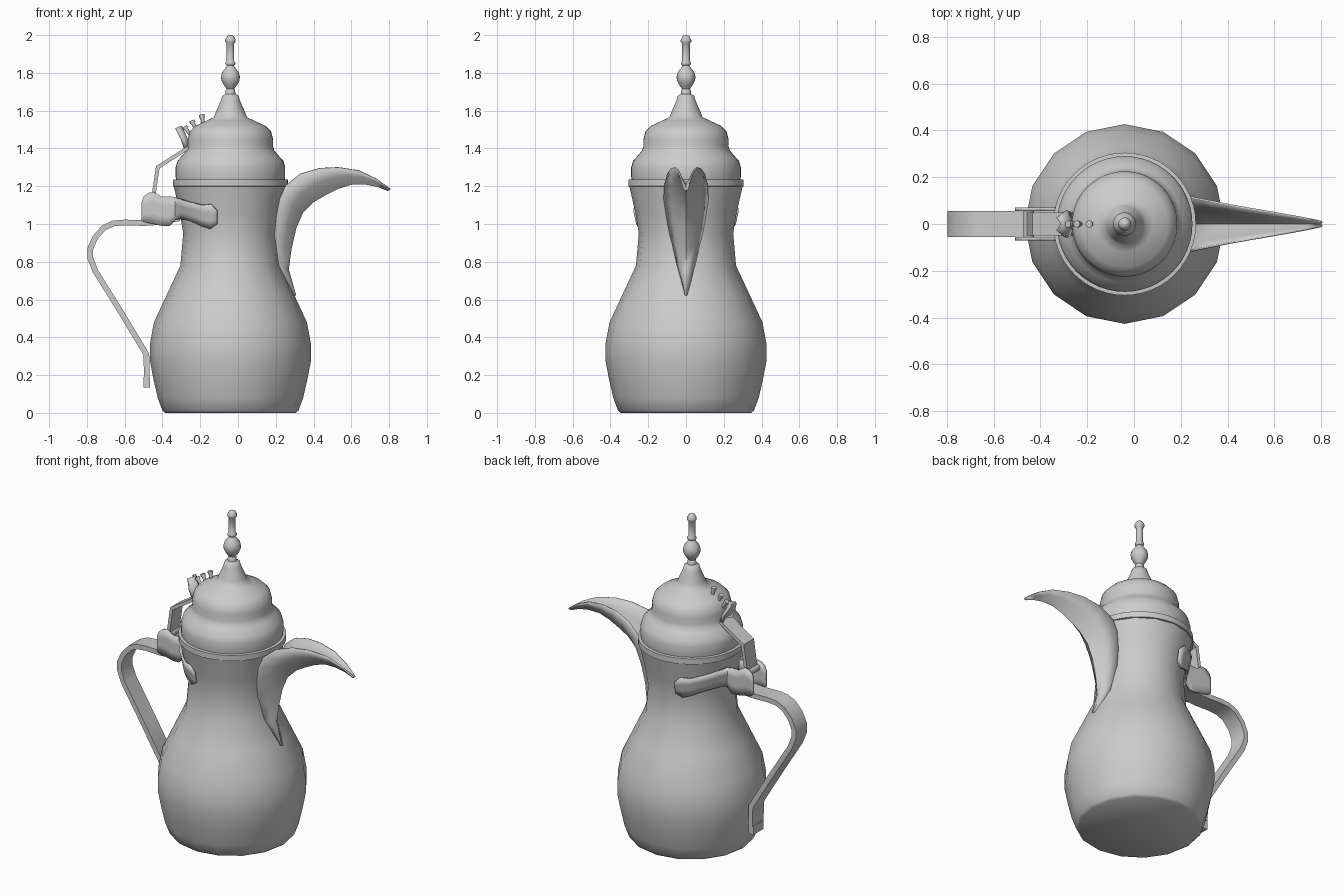
import bpy, bmesh, math
from mathutils import Vector

AX = -0.04  # x of the pot's vertical axis


def finish(name, bm, angle=35):
    bmesh.ops.recalc_face_normals(bm, faces=bm.faces)
    me = bpy.data.meshes.new(name)
    bm.to_mesh(me)
    bm.free()
    ob = bpy.data.objects.new(name, me)
    bpy.context.collection.objects.link(ob)
    bpy.ops.object.select_all(action='DESELECT')
    ob.select_set(True)
    bpy.context.view_layer.objects.active = ob
    bpy.ops.object.shade_smooth_by_angle(angle=math.radians(angle))
    return ob


def lathe(name, profile, n, angle=35):
    bm = bmesh.new()
    rings = [[bm.verts.new((AX + r * math.cos(2 * math.pi * i / n),
                            r * math.sin(2 * math.pi * i / n), z)) for i in range(n)]
             for r, z in profile]
    for a, b in zip(rings, rings[1:]):
        for i in range(n):
            j = (i + 1) % n
            bm.faces.new((a[i], a[j], b[j], b[i]))
    bm.faces.new(rings[0])
    bm.faces.new(rings[-1])
    return finish(name, bm, angle)


def grid(bm, rows):
    vs = [[bm.verts.new(p) for p in row] for row in rows]
    for a, b in zip(vs, vs[1:]):
        for i in range(len(a) - 1):
            bm.faces.new((a[i], a[i + 1], b[i + 1], b[i]))


def ribbon(name, path, half, thick):
    """Flat strap following a path in the xz plane."""
    bm = bmesh.new()
    pts = [Vector((x, 0, z)) for x, z in path]
    rings = []
    for i, p in enumerate(pts):
        d0 = (p - pts[max(i - 1, 0)]).normalized()
        d1 = (pts[min(i + 1, len(pts) - 1)] - p).normalized()
        t = (d0 + d1).normalized()
        cosa = max(0.5, t.dot(d1 if d1.length else d0))
        nrm = Vector((-t.z, 0, t.x)) * thick / 2 / cosa
        w = Vector((0, half, 0))
        rings.append([bm.verts.new(q) for q in (p + nrm + w, p + nrm - w, p - nrm - w, p - nrm + w)])
    for a, b in zip(rings, rings[1:]):
        for i in range(4):
            j = (i + 1) % 4
            bm.faces.new((a[i], a[j], b[j], b[i]))
    bm.faces.new(rings[0])
    bm.faces.new(rings[-1])
    return finish(name, bm)


def rod(name, a, b, r, n=12):
    a, b = Vector(a), Vector(b)
    bm = bmesh.new()
    bmesh.ops.create_cone(bm, cap_ends=True, segments=n, radius1=r, radius2=r, depth=(b - a).length)
    ob = finish(name, bm)
    ob.location = (a + b) / 2
    ob.rotation_euler = (b - a).to_track_quat('Z', 'Y').to_euler()
    return ob


def solidify(ob, t, offset=0):
    m = ob.modifiers.new("thickness", 'SOLIDIFY')
    m.thickness, m.offset = t, offset


# Body, rim and lid
lathe("body", [(0.345, 0), (0.36, 0.012), (0.385, 0.08), (0.408, 0.18), (0.427, 0.28), (0.427, 0.36),
               (0.405, 0.48), (0.335, 0.63), (0.265, 0.78), (0.25, 0.95), (0.268, 1.06), (0.3, 1.2)], 16, 50)
lathe("rim", [(0.28, 1.195), (0.305, 1.2), (0.305, 1.235), (0.285, 1.237)], 48)
lathe("lid", [(0.287, 1.23), (0.29, 1.25), (0.29, 1.30), (0.28, 1.335), (0.248, 1.37), (0.232, 1.39),
              (0.226, 1.41), (0.225, 1.45), (0.215, 1.49), (0.185, 1.52), (0.12, 1.55), (0.088, 1.565),
              (0.078, 1.59), (0.05, 1.655), (0.043, 1.68), (0.02, 1.692)], 48, 50)

# Finial: neck, ball, collar, shaft and tip
lathe("finial", [(0.026, 1.685), (0.025, 1.71), (0.02, 1.715), (0.035, 1.735), (0.048, 1.76), (0.05, 1.78),
                 (0.043, 1.805), (0.025, 1.828), (0.018, 1.838), (0.026, 1.845), (0.026, 1.855), (0.02, 1.862),
                 (0.02, 1.955), (0.028, 1.965), (0.028, 1.975), (0.018, 1.994), (0.006, 2.0)], 20, 50)

# Spout: open V-shaped trough, (keel x, keel z, edge x, edge y, edge z)
spout = [(0.30, 0.62, 0.29, 0.004, 0.625), (0.265, 0.76, 0.21, 0.045, 0.77), (0.28, 0.87, 0.19, 0.075, 0.9),
         (0.305, 0.98, 0.20, 0.1, 1.03), (0.34, 1.06, 0.22, 0.115, 1.13), (0.40, 1.12, 0.25, 0.113, 1.2),
         (0.46, 1.155, 0.33, 0.097, 1.265), (0.53, 1.19, 0.43, 0.077, 1.295), (0.6, 1.212, 0.53, 0.06, 1.3),
         (0.68, 1.212, 0.64, 0.041, 1.283), (0.74, 1.2, 0.73, 0.025, 1.24), (0.795, 1.178, 0.798, 0.012, 1.19)]
bm = bmesh.new()
rows = []
for kx, kz, ex, ey, ez in spout:
    mx, mz, my = (kx + ex) / 2 + 0.01, (kz + ez) / 2, ey * 0.62
    rows.append([(ex, -ey, ez), (mx, -my, mz), (kx, 0, kz), (mx, my, mz), (ex, ey, ez)])
grid(bm, rows)
solidify(finish("spout", bm, 40), 0.008)

# Handle strap and its foot
ribbon("handle", [(-0.31, 1.03), (-0.42, 1.01), (-0.5, 1.005), (-0.6, 1.008), (-0.66, 1.003), (-0.71, 0.98),
                  (-0.755, 0.93), (-0.782, 0.87), (-0.782, 0.82), (-0.755, 0.75), (-0.63, 0.55),
                  (-0.485, 0.31), (-0.483, 0.19)], 0.055, 0.03)
ribbon("handle_foot", [(-0.483, 0.19), (-0.483, 0.135)], 0.05, 0.034)

# Clamp arms: cheek plates that wrap on to the neck, (x, low z, high z)
arm = [(-0.51, 1.02, 1.115), (-0.5, 1.012, 1.145), (-0.475, 1.005, 1.165), (-0.445, 1.0, 1.17),
       (-0.405, 0.99, 1.145), (-0.36, 0.99, 1.147), (-0.33, 1.025, 1.14), (-0.3, 1.025, 1.13), (-0.27, 1.022, 1.12),
       (-0.23, 1.01, 1.11), (-0.19, 0.99, 1.1), (-0.145, 0.975, 1.105), (-0.11, 1.0, 1.07)]
for side, label in ((1, "back"), (-1, "front")):
    bm = bmesh.new()
    rows = []
    for x, lo, hi in arm:
        row = []
        for k in range(4):
            z = lo + (hi - lo) * k / 3
            r = 0.257 + max(0, z - 0.95) * 0.2
            y = max(0.063, math.sqrt(max(0, r * r - (x - AX) ** 2)))
            row.append((x, side * y, z))
        rows.append(row)
    grid(bm, rows)
    solidify(finish("clamp_arm_" + label, bm), 0.014)

# Hinge pin, lid hinge strap and folded thumb leaf
rod("hinge_pin", (-0.45, -0.065, 1.13), (-0.45, 0.065, 1.13), 0.022)
ribbon("hinge_strap", [(-0.45, 1.13), (-0.425, 1.3), (-0.262, 1.405)], 0.05, 0.02)
bm = bmesh.new()
grid(bm, [[(-0.28, -0.05, 1.405), (-0.26, 0, 1.4), (-0.28, 0.05, 1.405)],
          [(-0.295, -0.056, 1.45), (-0.275, 0, 1.45), (-0.295, 0.056, 1.45)],
          [(-0.325, -0.03, 1.51), (-0.305, 0, 1.515), (-0.325, 0.03, 1.51)]])
solidify(finish("thumb_leaf", bm), 0.018)

# Three headed studs on the lid shoulder
for i, (a, b) in enumerate([((-0.25, 1.47), (-0.283, 1.517)), ((-0.222, 1.5), (-0.245, 1.548)),
                            ((-0.18, 1.515), (-0.193, 1.58))]):
    a, b = Vector((a[0], 0, a[1])), Vector((b[0], 0, b[1]))
    rod("stud_%d" % (i + 1), a, b, 0.01)
    rod("stud_head_%d" % (i + 1), a.lerp(b, 0.72), b, 0.015)
